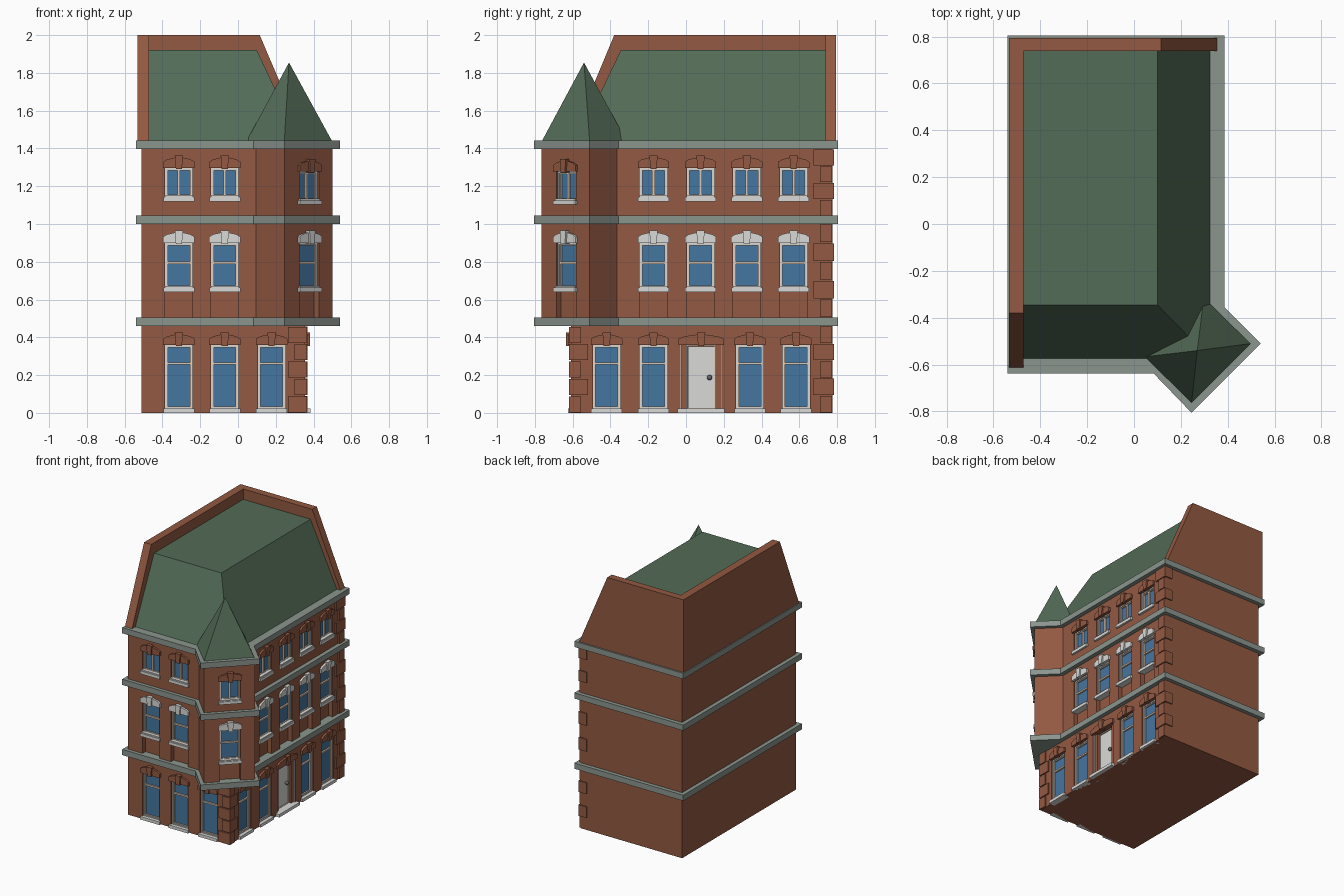
import bpy, bmesh, math
from mathutils import Matrix, Vector

cube = bpy.data.objects.get("Cube")
if cube:
    bpy.data.objects.remove(cube, do_unlink=True)


def material(name, rgb):
    m = bpy.data.materials.new(name)
    m.use_nodes = True
    m.diffuse_color = (*rgb, 1)
    m.node_tree.nodes["Principled BSDF"].inputs["Base Color"].default_value = (*rgb, 1)
    return m


MATS = [
    material("brick", (0.29, 0.10, 0.054)),
    material("roof_green", (0.087, 0.15, 0.095)),
    material("stone_grey", (0.26, 0.30, 0.27)),
    material("trim_white", (0.70, 0.70, 0.69)),
    material("glass_blue", (0.06, 0.18, 0.35)),
    material("frame_tan", (0.72, 0.58, 0.46)),
    material("knob_grey", (0.14, 0.14, 0.15)),
]
BRICK, GREEN, GREY, WHITE, GLASS, TAN, KNOB = range(7)


def loft(bm, lower, upper, mat):
    """Closed solid between two matching 3D outlines."""
    a = [bm.verts.new(p) for p in lower]
    b = [bm.verts.new(p) for p in upper]
    n = len(a)
    faces = [bm.faces.new(a[::-1]), bm.faces.new(b)]
    faces += [bm.faces.new((a[i], a[(i + 1) % n], b[(i + 1) % n], b[i])) for i in range(n)]
    for f in faces:
        f.material_index = mat


def box(bm, M, x, y, z, mat):
    ring = [(x[0], y[0]), (x[1], y[0]), (x[1], y[1]), (x[0], y[1])]
    loft(bm, [M @ Vector((*p, z[0])) for p in ring], [M @ Vector((*p, z[1])) for p in ring], mat)


def plate(bm, M, outline, y, mat):
    """Outline in the wall plane, extruded through the depth range y."""
    loft(bm, [M @ Vector((u, y[0], w)) for u, w in outline],
         [M @ Vector((u, y[1], w)) for u, w in outline], mat)


def finish(bm, name):
    bmesh.ops.recalc_face_normals(bm, faces=bm.faces)
    me = bpy.data.meshes.new(name)
    bm.to_mesh(me)
    bm.free()
    for m in MATS:
        me.materials.append(m)
    ob = bpy.data.objects.new(name, me)
    bpy.context.collection.objects.link(ob)
    return ob


def storey(name, outline, z0, z1, mat):
    bm = bmesh.new()
    loft(bm, [(x, y, z0) for x, y in outline], [(x, y, z1) for x, y in outline], mat)
    return finish(bm, name)


# Wall frames: local x runs along the wall, local y goes inward
ID = Matrix.Identity(4)
FRONT = Matrix.Translation((0, -0.61, 0))
SIDE = Matrix.Translation((0.355, 0, 0)) @ Matrix.Rotation(math.pi / 2, 4, 'Z')
BAY = Matrix.Translation((0.3725, -0.6375, 0)) @ Matrix.Rotation(math.pi / 4, 4, 'Z')

cutters = bmesh.new()
DEPTH = 0.035


def head(bm, M, z, half, mat):
    """Stepped lintel with a keystone."""
    left = [(-half, z), (-half, z + 0.032), (-half * 0.75, z + 0.045), (-0.02, z + 0.055)]
    plate(bm, M, left + [(-u, w) for u, w in reversed(left)], (-0.015, 0.01), mat)
    plate(bm, M, [(-0.016, z - 0.006), (-0.022, z + 0.065), (0.022, z + 0.065), (0.016, z - 0.006)],
          (-0.026, 0.008), mat)


def ring(bm, M, half, z0, z1, t, y, mat):
    for s in (-1, 1):
        box(bm, M, sorted((s * half, s * (half - t))), y, (z0, z1), mat)
    for a, b in ((z0, z0 + t), (z1 - t, z1)):
        box(bm, M, (t - half, half - t), y, (a, b), mat)


def window(name, wall, u, floor, dz=0):
    M = wall @ Matrix.Translation((u, 0, dz))
    bm = bmesh.new()
    z0, z1 = ((0.02, 0.36), (0.66, 0.90), (1.14, 1.297))[floor]
    h = 0.073
    # Upper recess on the middle floor runs down to the band as a brick apron
    box(cutters, M, (-h, h), (-0.05, DEPTH), (0.49 if floor == 1 else z0, z1), BRICK)
    box(bm, M, (-h, h), (0.026, DEPTH + 0.002), (z0, z1), GLASS)
    ring(bm, M, h, z0, z1, 0.009, (0.01, DEPTH), WHITE)
    ring(bm, M, h - 0.009, z0 + 0.009, z1 - 0.009, 0.006, (0.016, DEPTH), TAN)
    if floor == 2:
        box(bm, M, (-0.007, 0.007), (0.014, DEPTH), (z0 + 0.01, z1 - 0.01), TAN)
    else:
        bar = 0.262 if floor == 0 else 0.795
        box(bm, M, (0.01 - h, h - 0.01), (0.014, DEPTH), (bar - 0.006, bar + 0.006), TAN)
    # Sill and lintel
    box(bm, M, (-0.082, 0.082), (-0.016, DEPTH), (max(z0 - 0.02, 0), z0 + 0.003), WHITE)
    if floor:
        box(bm, M, (-0.074, 0.074), (-0.01, DEPTH), (z0, z0 + 0.012), WHITE)
    head(bm, M, z1, 0.083, WHITE if floor == 1 else BRICK)
    finish(bm, name)


# Windows
for i, u in enumerate((-0.313, -0.07, 0.178)):
    for floor in range(3 if i < 2 else 1):
        window(f"front_window_{floor}_{i}", FRONT, u, floor)
for i, u in enumerate((-0.42, -0.172, 0.338, 0.583)):
    window(f"side_window_0_{i}", SIDE, u, 0)
for i, u in enumerate((-0.172, 0.077, 0.322, 0.57)):
    for floor in (1, 2):
        window(f"side_window_{floor}_{i}", SIDE, u, floor)
window("bay_window_1", BAY, 0.005, 1)
window("bay_window_2", BAY, 0.005, 2, -0.018)

# Entrance door with frame, step, lintel and knob
D = SIDE @ Matrix.Translation((0.08, 0, 0))
box(cutters, D, (-0.11, 0.11), (-0.05, 0.05), (0.02, 0.36), BRICK)
bm = bmesh.new()
box(bm, D, (-0.07, 0.07), (0.036, 0.052), (0.02, 0.352), WHITE)
ring(bm, D, 0.077, 0.02, 0.36, 0.006, (0.03, 0.052), TAN)
for s in (-1, 1):
    box(bm, D, sorted((s * 0.077, s * 0.104)), (0.012, 0.052), (0.02, 0.36), BRICK)
    box(bm, D, sorted((s * 0.104, s * 0.11)), (0.004, 0.052), (0.02, 0.36), WHITE)
box(bm, D, (-0.125, 0.125), (-0.028, 0.05), (0, 0.023), WHITE)
head(bm, D, 0.36, 0.12, BRICK)
finish(bm, "entrance_door")
bm = bmesh.new()
bmesh.ops.create_uvsphere(bm, u_segments=12, v_segments=8, radius=0.014,
                          matrix=D @ Matrix.Translation((0.045, 0.026, 0.187)))
for f in bm.faces:
    f.material_index = KNOB
    f.smooth = True
finish(bm, "door_knob")

# Brick storeys, the upper ones with a diagonal corner bay
lower = [(-0.51, -0.61), (0.355, -0.61), (0.355, 0.775), (-0.51, 0.775)]
bay = [(0.095, -0.61), (0.245, -0.765), (0.5, -0.51), (0.355, -0.365)]
upper = [lower[0], *bay, *lower[2:]]
walls = [storey("ground_walls", lower, 0, 0.48, BRICK),
         storey("upper_walls", upper, 0.48, 1.42, BRICK)]
cutter = finish(cutters, "opening_cutter")
cutter.hide_render = True
for ob in walls:
    mod = ob.modifiers.new("openings", 'BOOLEAN')
    mod.operation = 'DIFFERENCE'
    mod.solver = 'EXACT'
    mod.object = cutter
    deps = bpy.context.evaluated_depsgraph_get()
    cut = bpy.data.meshes.new_from_object(ob.evaluated_get(deps))
    ob.modifiers.clear()
    ob.data = cut
bpy.data.objects.remove(cutter, do_unlink=True)

# Stone bands around each floor
band = [(-0.54, -0.637), (0.083, -0.637), (0.245, -0.805), (0.54, -0.51),
        (0.387, -0.357), (0.387, 0.805), (-0.54, 0.805)]
for i, z in enumerate((0.46, 1.0, 1.397)):
    storey(f"stone_band_{i}", band, z, z + 0.044, GREY)

# Quoins: ground front corner and full height at the rear corner
bm = bmesh.new()
for k in range(5):
    z = (k * 0.092 + 0.003, k * 0.092 + 0.088)
    a, b = ((0.1, 0.065), (0.065, 0.1))[k % 2]
    box(bm, ID, (0.365 - a, 0.365), (-0.62, -0.62 + b), z, BRICK)
for z0, z1, n in ((0, 0.46, 5), (0.504, 1.0, 5), (1.041, 1.397, 4)):
    h = (z1 - z0) / n
    for k in range(n):
        y = (0.675, 0.783) if k % 2 else (0.71, 0.772)
        box(bm, ID, (0.3, 0.367), y, (z0 + k * h + 0.003, z0 + (k + 1) * h - 0.003), BRICK)
finish(bm, "corner_quoins")


def rect(x0, x1, y0, y1, z):
    return [(x0, y0, z), (x1, y0, z), (x1, y1, z), (x0, y1, z)]


# Hipped main roof
bm = bmesh.new()
loft(bm, rect(-0.48, 0.33, -0.58, 0.74, 1.43), rect(-0.48, 0.1, -0.345, 0.74, 1.92), GREEN)
finish(bm, "main_roof")

# Pointed bay roof
bm = bmesh.new()
base = [bm.verts.new((x, y, 1.435)) for x, y in
        ((0.245, -0.765), (0.5, -0.51), (0.298, -0.312), (0.043, -0.567))]
apex = bm.verts.new((0.27, -0.54, 1.855))
bm.faces.new(base[::-1])
for i in range(4):
    bm.faces.new((base[i], base[(i + 1) % 4], apex))
for f in bm.faces:
    f.material_index = GREEN
finish(bm, "bay_roof")

# Gable parapets on the left and back
bm = bmesh.new()
left = [(-0.617, 1.43), (0.793, 1.43), (0.793, 2.0), (-0.38, 2.0)]
loft(bm, [(-0.533, y, z) for y, z in left], [(-0.472, y, z) for y, z in left], BRICK)
finish(bm, "left_parapet")
bm = bmesh.new()
back = [(-0.472, 1.43), (0.358, 1.43), (0.115, 2.0), (-0.472, 2.0)]
loft(bm, [(x, 0.738, z) for x, z in back], [(x, 0.793, z) for x, z in back], BRICK)
finish(bm, "back_parapet")
